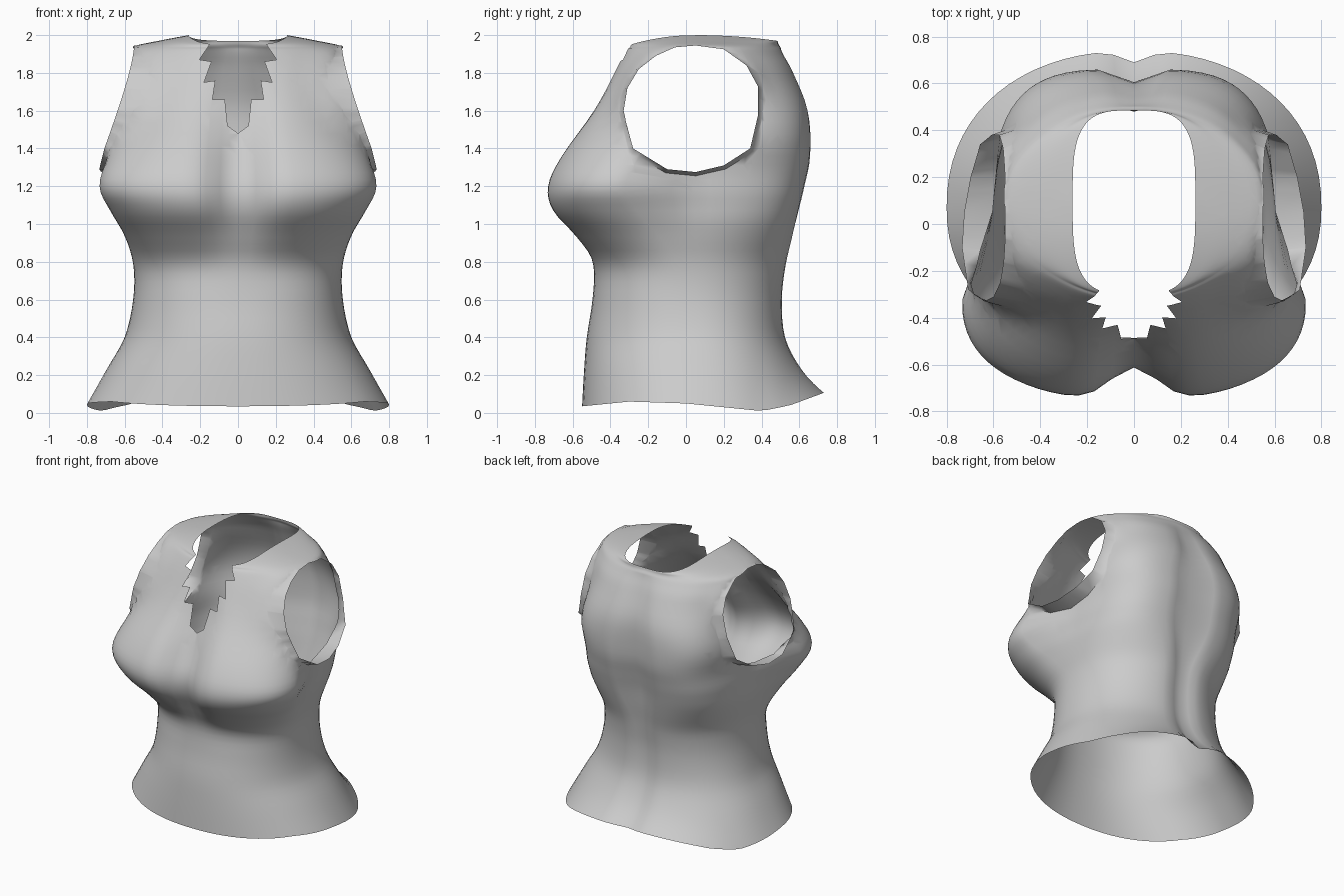
import bpy, bmesh, math
from mathutils import Vector

if "Cube" in bpy.data.objects:
    bpy.data.objects.remove(bpy.data.objects["Cube"])

# Cross-sections: z, half width, front y, back y, widest y, cleavage depth, spine depth, squareness
ROWS = [
    (0.00, .80, -.55, .74, .07, .00, .05, 2.2),
    (0.20, .70, -.54, .62, .06, .00, .05, 2.2),
    (0.40, .60, -.525, .535, .04, .00, .04, 2.2),
    (0.60, .555, -.495, .52, .00, .00, .04, 2.2),
    (0.78, .555, -.49, .54, -.03, .00, .04, 2.2),
    (0.93, .605, -.60, .57, -.14, .05, .05, 2.3),
    (1.07, .68, -.725, .60, -.26, .12, .06, 2.4),
    (1.20, .735, -.75, .63, -.32, .145, .06, 2.4),
    (1.36, .69, -.68, .66, -.24, .14, .06, 2.4),
    (1.60, .59, -.51, .65, .00, .07, .05, 2.5),
    (1.80, .56, -.395, .575, .05, .02, .03, 2.5),
    (1.90, .555, -.345, .52, .07, .01, .01, 2.2),
    (1.94, .55, -.325, .50, .07, .00, .00, 2.0),
    (1.97, .42, -.31, .49, .08, .00, .00, 2.4),
    (2.00, .262, -.30, .485, .10, .00, .00, 3.5),
]
HEM = [(-.80, .02), (-.55, .035), (-.30, .06), (0, .05), (.40, .01), (.55, .04), (.74, .11)]
ARMHOLE = [(-.33, 1.6), (-.31, 1.72), (-.25, 1.82), (-.16, 1.89), (-.06, 1.935), (.05, 1.945),
           (.2, 1.925), (.32, 1.84), (.38, 1.73), (.38, 1.57), (.34, 1.4), (.2, 1.31),
           (.05, 1.275), (-.1, 1.29), (-.28, 1.4), (-.315, 1.53)]
ZIGZAG = [(.055, 1.52), (.07, 1.66), (.135, 1.66), (.12, 1.76), (.18, 1.75), (.14, 1.86),
          (.205, 1.87), (.15, 1.95), (.17, 2.1)]
SIDES, STEPS = 72, 4


def spline(u):
    i = min(int(u), len(ROWS) - 2)
    t = u - i
    p = [ROWS[max(0, min(len(ROWS) - 1, i + k))] for k in (-1, 0, 1, 2)]
    return [b + .5 * t * (c - a + t * (2 * a - 5 * b + 4 * c - d + t * (3 * (b - c) + d - a)))
            for a, b, c, d in zip(*p)]


def lerp_table(table, v):
    for (a, fa), (b, fb) in zip(table, table[1:]):
        if v <= b:
            return fa + (fb - fa) * max(0, v - a) / (b - a)
    return table[-1][1]


def power(v, e):
    return math.copysign(abs(v) ** e, v)


def smooth(a, b, v):
    t = max(0, min(1, (v - a) / (b - a)))
    return t * t * (3 - 2 * t)


def rim_x(y, z):
    """How far out the armhole rim lies."""
    t = max(0, min(1, (1.945 - z) / .67))
    return .55 + .18 * t ** 1.4 - .10 * y * t


def body_point(u, angle):
    z, w, yf, yb, ys, nf, nb, p = spline(u)
    c = -math.cos(angle)
    if c > 0:
        p += 1.2 * smooth(.75, 1.2, z) * (1 - smooth(1.4, 1.8, z))
    else:
        p -= .2 * smooth(1.6, 1.8, z) * (1 - smooth(1.94, 1.98, z))
    x = w * power(math.sin(angle), 2 / p)
    y = ys + (yb - ys if c > 0 else ys - yf) * power(c, 2 / p)
    # ribcage is narrower than the bust
    x *= 1 - .17 * math.exp(-((z - 1.22) / .22) ** 2) * smooth(-.36, .08, y)
    if c < 0:
        y += nf * math.exp(-(x / .14) ** 2)
    else:
        y -= nb * math.exp(-(x / .08) ** 2)
    z += lerp_table(HEM, y) * max(0, 1 - z / .4)
    top = max(0, (z - 1.93) / .07)
    z -= top * (.055 * ((y - .05) / .36) ** 2 if y < .05 else .03 * ((y - .05) / .43) ** 2)
    # flare outward toward the front and top of the armhole rim
    r = math.hypot((y - .03) / .36, (z - 1.61) / .335)
    k = math.exp(-(max(0, r - 1) / .15) ** 2) * smooth(.3, .5, abs(x)) * (1 - smooth(1.9, 1.96, z))
    k *= max(smooth(.0, -.28, y), smooth(1.6, 1.85, z))
    x = math.copysign(abs(x) + .6 * k * max(0, rim_x(y, z) - abs(x)), x)
    return x, y, z


def inside(poly, a, b):
    hit = False
    for (a1, b1), (a2, b2) in zip(poly, poly[1:] + poly[:1]):
        if (b1 > b) != (b2 > b) and a < a1 + (b - b1) * (a2 - a1) / (b2 - b1):
            hit = not hit
    return hit


def cut_hole(bm, poly, axis, region):
    """Slice along every outline edge, then remove the faces inside the outline."""
    def place(a, b):
        return Vector((a, 0, b)) if axis == 0 else Vector((0, a, b))
    for p, q in zip(poly, poly[1:] + poly[:1]):
        lo = [min(p[k], q[k]) - .12 for k in (0, 1)]
        hi = [max(p[k], q[k]) + .12 for k in (0, 1)]
        faces = []
        for f in bm.faces:
            m = f.calc_center_median()
            if region(m) and lo[0] < m[axis] < hi[0] and lo[1] < m.z < hi[1]:
                faces.append(f)
        geom = set(faces)
        for f in faces:
            geom.update(f.edges)
            geom.update(f.verts)
        bmesh.ops.bisect_plane(bm, geom=list(geom), dist=1e-5, plane_co=place(*p),
                               plane_no=place(q[1] - p[1], p[0] - q[0]).normalized())
    doomed = []
    for f in bm.faces:
        m = f.calc_center_median()
        if region(m) and inside(poly, m[axis], m.z):
            doomed.append(f)
    bmesh.ops.delete(bm, geom=doomed, context='FACES')


# Lofted body shell
bm = bmesh.new()
count = (len(ROWS) - 1) * STEPS
rings = [[bm.verts.new(body_point(i / STEPS, 2 * math.pi * j / SIDES)) for j in range(SIDES)]
         for i in range(count + 1)]
for lower, upper in zip(rings, rings[1:]):
    for j in range(SIDES):
        k = (j + 1) % SIDES
        bm.faces.new((lower[j], lower[k], upper[k], upper[j]))

# Stepped neckline at the front
neck = [(0, 1.48)] + ZIGZAG + [(-x, z) for x, z in reversed(ZIGZAG)]
cut_hole(bm, neck, 0, lambda m: m.y < -.15 and m.z > 1.3 and abs(m.x) < .4)

# Armholes on both sides, slightly larger than the finished rim
wide = [(.03 + (y - .03) * 1.06, 1.945 - (1.945 - z) * 1.03) for y, z in ARMHOLE]
cut_hole(bm, wide, 1, lambda m: abs(m.x) > .3 and m.z > 1.1)
bmesh.ops.remove_doubles(bm, verts=bm.verts[:], dist=.0015)

# Short flared rim around each armhole
rim = [e for e in bm.edges if e.is_boundary
       and all(abs(v.co.x) > .3 and 1.15 < v.co.z < 1.965 for v in e.verts)]
new = bmesh.ops.extrude_edge_only(bm, edges=rim)['geom']
for v in (g for g in new if isinstance(g, bmesh.types.BMVert)):
    y = .03 + (v.co.y - .03) / 1.06
    z = 1.945 - (1.945 - v.co.z) / 1.03
    x = max(rim_x(y, z), abs(v.co.x) + .005)
    v.co = (math.copysign(x, v.co.x), y, z)

bmesh.ops.recalc_face_normals(bm, faces=bm.faces[:])
mesh = bpy.data.meshes.new("sleeveless_top")
bm.to_mesh(mesh)
bm.free()
top = bpy.data.objects.new("sleeveless_top", mesh)
bpy.context.collection.objects.link(top)
bpy.context.view_layer.objects.active = top
top.select_set(True)
bpy.ops.object.shade_smooth_by_angle(angle=math.radians(60))
